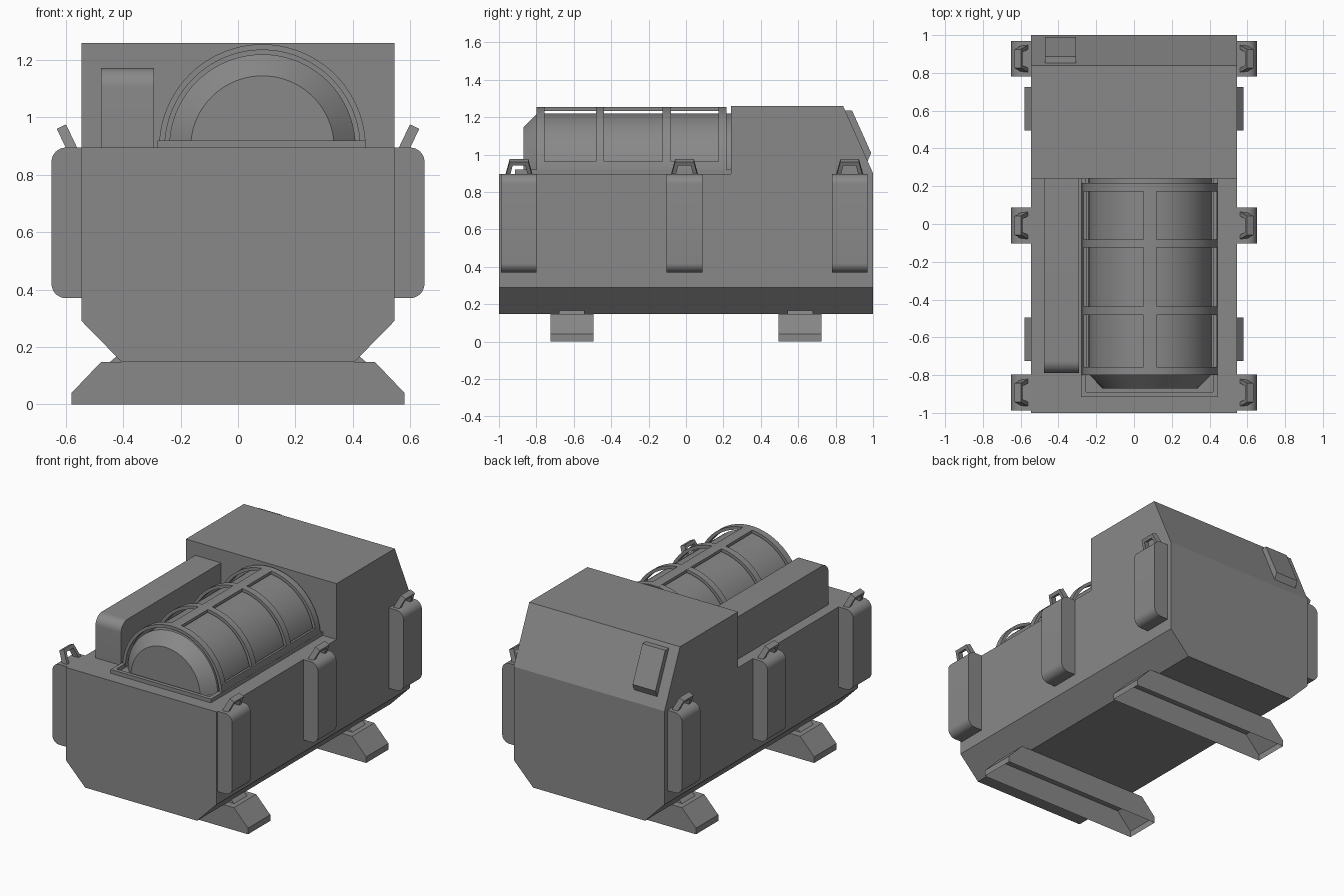
import bpy, bmesh, math
from mathutils import Vector

if "Cube" in bpy.data.objects:
    bpy.data.objects.remove(bpy.data.objects["Cube"])

grey = bpy.data.materials.new("steel grey")
grey.diffuse_color = (0.25, 0.25, 0.25, 1)
grey.use_nodes = True
grey.node_tree.nodes["Principled BSDF"].inputs["Base Color"].default_value = grey.diffuse_color


def finish(name, bm, smooth=False):
    bmesh.ops.remove_doubles(bm, verts=bm.verts, dist=1e-5)
    bmesh.ops.recalc_face_normals(bm, faces=bm.faces)
    me = bpy.data.meshes.new(name)
    bm.to_mesh(me)
    bm.free()
    me.materials.append(grey)
    ob = bpy.data.objects.new(name, me)
    bpy.context.collection.objects.link(ob)
    if smooth:
        bpy.ops.object.select_all(action='DESELECT')
        ob.select_set(True)
        bpy.context.view_layer.objects.active = ob
        bpy.ops.object.shade_smooth_by_angle(angle=math.radians(32))
    return ob


def prism(bm, profile, place, a, b, skip=None):
    """Extrude a 2D profile; place(u, v, t) maps it into 3D. skip drops one side wall."""
    lo = [bm.verts.new(place(u, v, a)) for u, v in profile]
    hi = [bm.verts.new(place(u, v, b)) for u, v in profile]
    bm.faces.new(lo)
    bm.faces.new(hi[::-1])
    n = len(profile)
    for i in range(n):
        if i != skip:
            j = (i + 1) % n
            bm.faces.new((lo[i], lo[j], hi[j], hi[i]))


def along_x(u, v, t):
    return (t, u, v)


def along_y(u, v, t):
    return (u, t, v)


def arc(cx, cz, r, a0, a1, n):
    return [(cx + r * math.cos(math.radians(a0 + (a1 - a0) * i / n)),
             cz + r * math.sin(math.radians(a0 + (a1 - a0) * i / n))) for i in range(n + 1)]


def box(bm, x0, x1, y0, y1, z0, z1):
    prism(bm, [(x0, z0), (x1, z0), (x1, z1), (x0, z1)], along_y, y0, y1)


DECK = 0.895

# Hull with raised rear housing, lower long edges cut at an angle
bm = bmesh.new()
prism(bm, [(-1, .147), (1, .147), (1, .9), (.84, 1.26), (.24, 1.26), (.24, DECK), (-1, DECK)],
      along_x, -.545, .545)
for s in (-1, 1):
    res = bmesh.ops.bisect_plane(bm, geom=bm.verts[:] + bm.edges[:] + bm.faces[:],
                                 plane_co=(s * .545, 0, .29), plane_no=(s * .143, 0, -.14),
                                 clear_outer=True)
    cut = [e for e in res['geom_cut'] if isinstance(e, bmesh.types.BMEdge)]
    bmesh.ops.edgeloop_fill(bm, edges=cut)
finish("hull", bm)

# Hollow skids with mounting blocks
for y, label in ((-.61, "front"), (.61, "rear")):
    bm = bmesh.new()
    prism(bm, [(-.58, 0), (.58, 0), (.58, .04), (.478, .147), (-.478, .147), (-.58, .04)],
          along_y, y - .115, y + .115, skip=0)
    finish(label + "_skid", bm)
    bm = bmesh.new()
    prism(bm, [(-.447, .147), (.447, .147), (.425, .166), (-.425, .166)],
          along_y, y - .068, y + .068)
    finish(label + "_skid_mount", bm)

# Rounded side pads, each with a leaning handle
for s, side in ((-1, "left"), (1, "right")):
    for y, label in ((-.893, "front"), (-.008, "middle"), (.875, "rear")):
        bm = bmesh.new()
        r = .05
        prof = [(.54, .37)] + arc(.65 - r, .37 + r, r, -90, 0, 8) \
            + arc(.65 - r, DECK - r, r, 0, 90, 8) + [(.54, DECK)]
        prism(bm, [(s * u, v) for u, v in prof], along_y, y - .095, y + .095)
        finish(f"{side}_{label}_pad", bm, True)

        bm = bmesh.new()
        loop = [(-.072, 0), (-.05, .09), (.05, .09), (.072, 0),
                (.05, 0), (.034, .068), (-.034, .068), (-.05, 0)]

        def lean(u, v, t):
            return (s * (.577 + .43 * v + .9 * t), y + u, DECK - .008 + .9 * v - .43 * t)
        for i in range(3):
            prism(bm, [loop[i], loop[i + 1], loop[6 - i], loop[7 - i]], lean, -.018, .018)
        inner = [f for f in bm.faces if len(f.verts) == 4]
        finish(f"{side}_{label}_handle", bm)

# Tank: half cylinder with a tapered front end
CX = .085
bm = bmesh.new()
rings = []
for y, r in ((.24, .325), (-.795, .325), (-.87, .25)):
    rings.append([bm.verts.new((x, y, z)) for x, z in arc(CX, DECK, r, 0, 180, 40)])
for a, b in zip(rings, rings[1:]):
    for i in range(40):
        bm.faces.new((a[i], a[i + 1], b[i + 1], b[i]))
bm.faces.new(rings[-1])
finish("tank", bm, True)

# Cage hoops and lengthwise bars around the tank
for k, y in enumerate((-.778, -.46, -.103, .195)):
    bm = bmesh.new()
    prism(bm, arc(CX, DECK, .36, 0, 180, 40) + arc(CX, DECK, .34, 180, 0, 40),
          along_y, y - .022, y + .022)
    finish(f"cage_hoop_{k + 1}", bm, True)
for a, label in ((90, "top"), (5.5, "right"), (174.5, "left")):
    h = 5.5
    bm = bmesh.new()
    prism(bm, arc(CX, DECK, .36, a - h, a + h, 4) + arc(CX, DECK, .34, a + h, a - h, 4),
          along_y, -.8, .217)
    finish(f"cage_{label}_bar", bm, True)

# Raised rim around the tank
bm = bmesh.new()
box(bm, -.28, -.255, -.915, .24, DECK - .01, .92)
box(bm, .418, .445, -.915, .24, DECK - .01, .92)
box(bm, -.255, .418, -.915, -.89, DECK - .01, .92)
finish("tank_rim", bm)

# Long side duct with a rounded front edge
bm = bmesh.new()
r = .065
prism(bm, [(.24, DECK), (.24, 1.172)] + arc(-.79 + r, 1.172 - r, r, 90, 180, 10) + [(-.79, DECK)],
      along_x, -.477, -.292)
finish("side_duct", bm, True)

# Sloped control box on the rear housing
bm = bmesh.new()
prism(bm, [(.851, 1.235), (.888, 1.235), (.99, 1.008), (.971, .965)], along_x, -.472, -.307)
finish("rear_control_box", bm)
